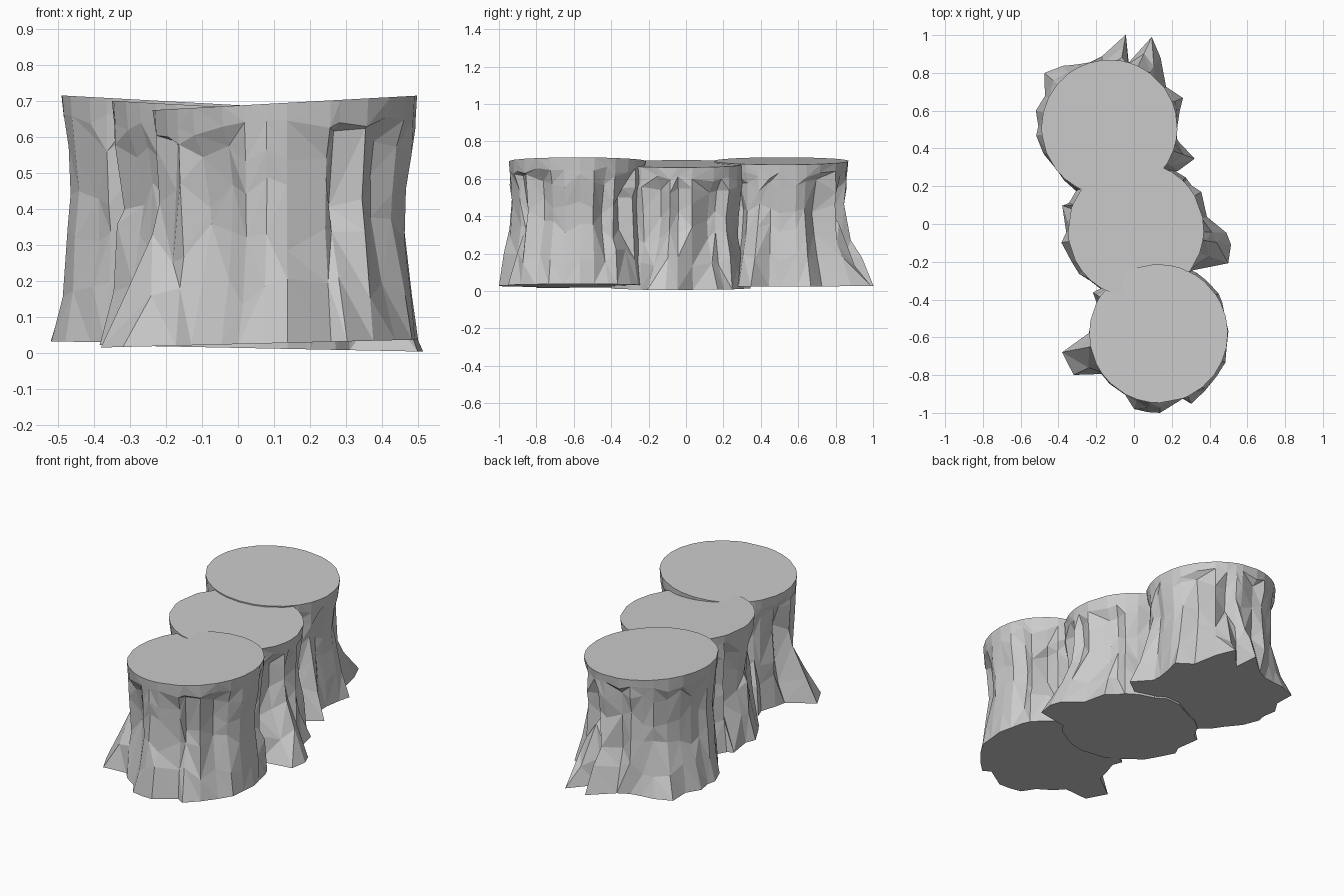
import bpy, bmesh, math, random

if "Cube" in bpy.data.objects:
    bpy.data.objects.remove(bpy.data.objects["Cube"])

N = 30  # facets around each rock column

# name, centre, cap radius, base z, base slope in x, top z, top slope in x,
# root spikes as (angle, radius)
COLUMNS = [
    ("rear_rock_column", (-0.13, 0.51), 0.36, 0.028, -0.01, 0.695, -0.055,
     [(80, .50), (65, .53), (54, .46), (22, .42), (-20, .48), (-32, .43),
      (127, .41), (140, .45), (167, .40), (186, .39)]),
    ("middle_rock_column", (0.01, -0.03), 0.36, 0.014, -0.02, 0.68, -0.055,
     [(162, .41), (190, .40), (207, .38), (-2, .48), (-9, .51), (-20, .52),
      (30, .40), (142, .38)]),
    ("front_rock_column", (0.13, -0.58), 0.367, 0.028, 0.025, 0.694, 0.055,
     [(191, .52), (206, .50), (148, .41), (252, .42), (262, .42), (271, .42),
      (-65, .41), (-51, .39), (58, .38)]),
]

# height fraction, radius factor, groove strength, root strength, height jitter
RINGS = [
    (0.00, 1.01, 0.0, 1.00, 0.000),
    (0.22, 0.95, 0.5, 0.60, 0.040),
    (0.43, 0.895, 0.9, 0.25, 0.055),
    (0.63, 0.89, 1.0, 0.06, 0.050),
    (0.82, 0.94, 0.8, 0.00, 0.040),
    (0.91, 0.985, 0.1, 0.00, 0.020),
    (1.00, 1.00, 0.0, 0.00, 0.000),
]


def rock_column(name, centre, radius, z0, tilt0, z1, tilt1, spikes, seed):
    rng = random.Random(seed)
    step = 360 / N
    angles = [i * step + rng.uniform(-2.5, 2.5) for i in range(N)]
    root = [rng.uniform(-0.01, 0.02) for _ in range(N)]
    for a, r in spikes:
        i = round(a / step) % N
        angles[i] = a
        root[i] = r - radius * 1.01
    # vertical ridges and grooves shared by the rings
    groove = [rng.choice((0.02, 0.012, -0.008, -0.035)) for _ in range(N)]

    bm = bmesh.new()
    rings = []
    for t, f, g, s, dz in RINGS:
        ring = []
        for i in range(N):
            r = radius * f + groove[i] * g + root[i] * s
            if 0 < t < 0.9:
                r += rng.uniform(-0.01, 0.01)
            if t == 1:
                r = radius
            a = math.radians(angles[i])
            dx, dy = r * math.cos(a), r * math.sin(a)
            lo, hi = z0 + tilt0 * dx, z1 + tilt1 * dx
            z = lo + t * (hi - lo) + rng.uniform(-dz, dz)
            ring.append(bm.verts.new((centre[0] + dx, centre[1] + dy, z)))
        rings.append(ring)
    # faceted sides, with diagonals alternating at random
    for lo, hi in zip(rings, rings[1:]):
        for i in range(N):
            j = (i + 1) % N
            a, b, c, d = lo[i], lo[j], hi[j], hi[i]
            if rng.random() < 0.5:
                tris = ((a, b, c), (a, c, d))
            else:
                tris = ((a, b, d), (b, c, d))
            for tri in tris:
                bm.faces.new(tri)
    # flat tilted cap and underside
    bm.faces.new(rings[0])
    bm.faces.new(rings[-1])
    bmesh.ops.recalc_face_normals(bm, faces=bm.faces)
    me = bpy.data.meshes.new(name)
    bm.to_mesh(me)
    bm.free()
    ob = bpy.data.objects.new(name, me)
    bpy.context.collection.objects.link(ob)
    return ob


for k, col in enumerate(COLUMNS):
    rock_column(*col, seed=21 + k)
